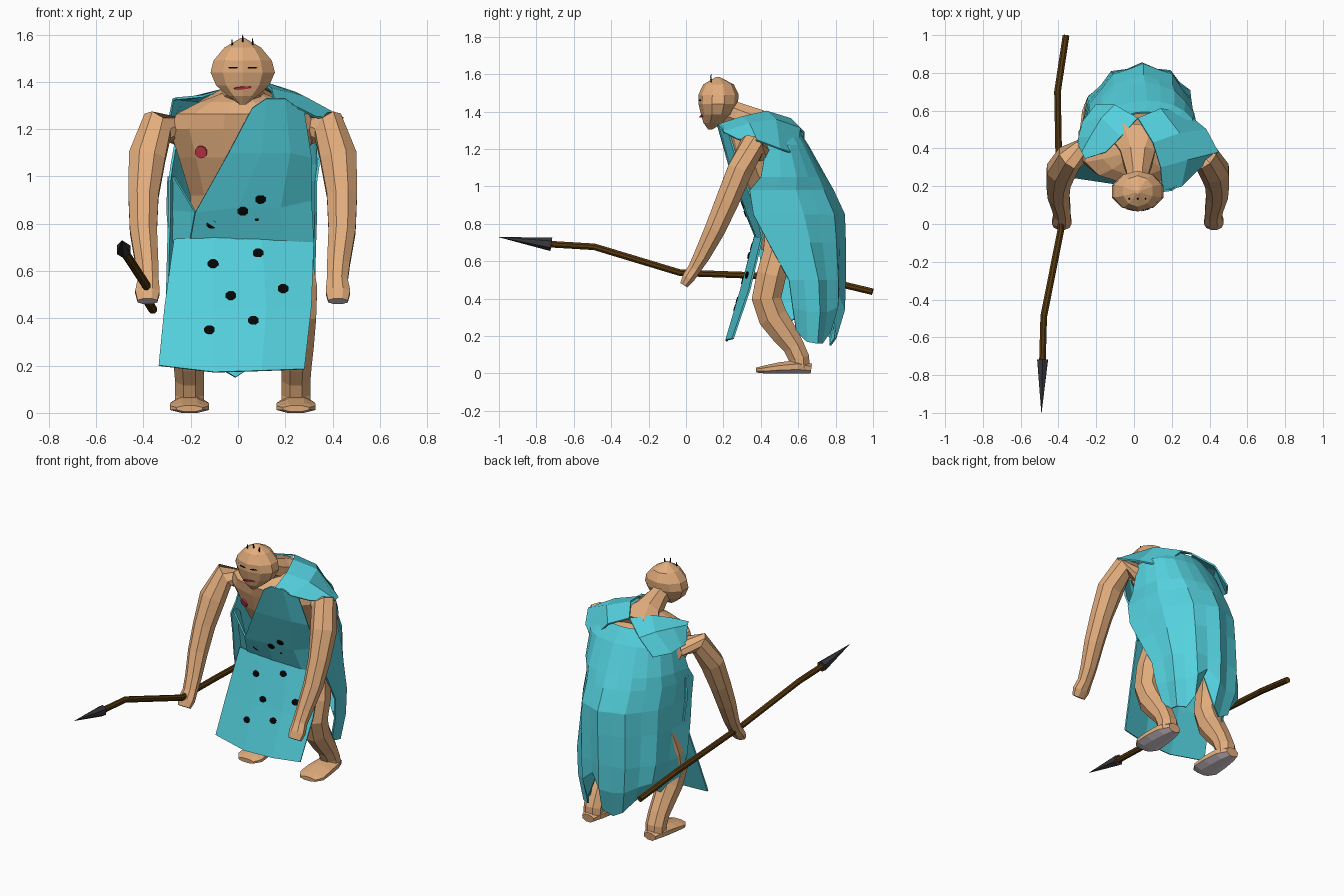
import bpy, bmesh, math, random
from mathutils import Vector
from mathutils.bvhtree import BVHTree

random.seed(4)
CX = 0.02  # body's plane of symmetry


def material(name, r, g, b):
    m = bpy.data.materials.new(name)
    lin = [c / 12.92 if c <= 0.04 else ((c + 0.055) / 1.055) ** 2.4 for c in (r, g, b)]
    m.diffuse_color = (*lin, 1)
    return m


SKIN = material("tan skin", 0.89, 0.68, 0.49)
CLOTH = material("turquoise cloth", 0.33, 0.82, 0.87)
WOOD = material("brown wood", 0.34, 0.22, 0.06)
STONE = material("dark stone", 0.22, 0.22, 0.24)
BLACK = material("black", 0.02, 0.02, 0.02)
RED = material("red", 0.79, 0.22, 0.29)
GREY = material("grey sole", 0.88, 0.83, 0.86)


def finish(name, bm, *mats):
    bmesh.ops.recalc_face_normals(bm, faces=bm.faces)
    me = bpy.data.meshes.new(name)
    bm.to_mesh(me)
    bm.free()
    ob = bpy.data.objects.new(name, me)
    bpy.context.collection.objects.link(ob)
    for m in mats:
        me.materials.append(m)
    return ob


def loft(name, stations, n, mat, upright=False, mirror=False, grey=None):
    """Skin rings (x, y, z, rx, ry) along a path; grey = 'end' cap or 'sole'."""
    bm = bmesh.new()
    pts = [Vector(s[:3]) for s in stations]
    rings = []
    for i, s in enumerate(stations):
        t = pts[min(i + 1, len(pts) - 1)] - pts[max(i - 1, 0)]
        t = Vector((0, 0, 1)) if upright else t.normalized()
        u = (Vector((1, 0, 0)) - t * t.x).normalized()
        v = t.cross(u)
        ring = []
        for k in range(n):
            a = 2 * math.pi * (k + 0.5) / n
            p = pts[i] + u * s[3] * math.cos(a) + v * s[4] * math.sin(a)
            p.z = max(p.z, 0)
            if mirror:
                p.x = 2 * CX - p.x
            ring.append(bm.verts.new(p))
        rings.append(ring)
    for a, b in zip(rings, rings[1:]):
        for k in range(n):
            bm.faces.new((a[k], a[(k + 1) % n], b[(k + 1) % n], b[k]))
    bm.faces.new(rings[0])
    cap = bm.faces.new(rings[-1])
    if grey == "end":
        cap.material_index = 1
    if grey == "sole":
        bm.normal_update()
        for f in bm.faces:
            if abs(f.normal.z) > 0.6 and f.calc_center_median().z < 0.012:
                f.material_index = 1
    return finish(name, bm, mat, GREY)


def sheet(name, rows):
    """Thin cloth through a grid of points."""
    bm = bmesh.new()
    g = [[bm.verts.new(p) for p in r] for r in rows]
    for a, b in zip(g, g[1:]):
        for k in range(len(a) - 1):
            bm.faces.new((a[k], a[k + 1], b[k + 1], b[k]))
    ob = finish(name, bm, CLOTH)
    m = ob.modifiers.new("thickness", "SOLIDIFY")
    m.thickness, m.offset = 0.01, 0
    return ob


def plate(name, targets, x, z, w, h, mat, n=8, lift=0.006):
    """Flat patch laid on the front surface found at (x, z)."""
    hits = []
    for t in targets:
        tree = BVHTree.FromPolygons([v.co for v in t.data.vertices],
                                    [p.vertices[:] for p in t.data.polygons])
        co, no, _, d = tree.ray_cast(Vector((x, -2, z)), Vector((0, 1, 0)))
        if co:
            hits.append((d, co, no))
    if not hits:
        return
    _, co, no = min(hits, key=lambda q: q[0])
    no = -no if no.y > 0 else no
    u = (Vector((1, 0, 0)) - no * no.x).normalized()
    v = no.cross(u)
    bm = bmesh.new()
    bot, top = [], []
    for k in range(n):
        a = 2 * math.pi * (k + 0.5) / n
        p = co + u * w * math.cos(a) + v * h * math.sin(a)
        bot.append(bm.verts.new(p))
        top.append(bm.verts.new(p + no * (lift + 0.003)))
    for k in range(n):
        bm.faces.new((bot[k], bot[(k + 1) % n], top[(k + 1) % n], top[k]))
    bm.faces.new(top)
    bm.faces.new(bot)
    finish(name, bm, mat)


# Head, neck and hunched torso
head = loft("head", [(CX, .13, 1.305, .015, .012), (CX, .145, 1.34, .065, .052),
                     (CX, .165, 1.385, .118, .085), (CX, .172, 1.44, .143, .105),
                     (CX, .174, 1.49, .13, .108), (CX, .174, 1.545, .082, .082),
                     (CX, .17, 1.585, .01, .01)], 10, SKIN, upright=True)
loft("neck", [(CX, .5, 1.29, .2, .08), (CX, .38, 1.34, .1, .08),
              (CX, .27, 1.385, .065, .07), (CX, .18, 1.42, .06, .07)], 8, SKIN)
torso = loft("torso", [(CX, .5, .66, .19, .10), (CX, .51, .78, .22, .125),
                       (CX, .48, .92, .23, .14), (CX, .42, 1.08, .28, .16),
                       (CX, .38, 1.2, .32, .155), (CX, .37, 1.265, .29, .16),
                       (CX, .375, 1.315, .19, .12), (CX, .39, 1.36, .07, .06)],
             12, SKIN, upright=True)

# Limbs, built on one side and mirrored
arm = [(-.25, .4, 1.19, .06, .06), (-.34, .352, 1.215, .078, .07), (-.385, .285, 1.08, .084, .072),
       (-.40, .22, .92, .069, .068), (-.40, .155, .77, .062, .06), (-.385, .085, .63, .052, .047),
       (-.38, .045, .56, .048, .038), (-.383, .012, .51, .056, .036), (-.383, -.012, .472, .045, .024)]
leg = [(-.14, .5, .78, .08, .08), (-.19, .49, .64, .092, .085), (-.21, .455, .52, .092, .085),
       (-.212, .43, .40, .085, .085), (-.21, .465, .30, .077, .085), (-.207, .525, .215, .07, .075),
       (-.205, .575, .145, .066, .062), (-.205, .605, .08, .066, .06), (-.205, .61, .025, .065, .055)]
foot = [(-.205, .67, .026, .045, .028), (-.205, .6, .036, .075, .039), (-.205, .5, .03, .088, .032),
        (-.205, .42, .021, .09, .023), (-.205, .375, .018, .06, .014)]
for side, m in (("right", False), ("left", True)):
    loft(side + "_arm", arm, 8, SKIN, mirror=m, grey="end")
    loft(side + "_leg", leg, 8, SKIN, mirror=m)
    loft(side + "_foot", foot, 8, SKIN, mirror=m, grey="sole")

# Front of the garment: sash leaning back, skirt panel flaring forward
sash = sheet("front_sash", [
    [(.06, .185, 1.29), (.12, .17, 1.33), (.2, .18, 1.33), (.28, .235, 1.27)],
    [(-.04, .235, 1.1), (.1, .235, 1.1), (.22, .245, 1.1), (.31, .29, 1.08)],
    [(-.18, .33, .85), (0, .315, .87), (.18, .325, .87), (.31, .37, .9)],
    [(-.2, .385, .74), (0, .37, .735), (.2, .38, .73), (.32, .41, .72)]])
skirt = sheet("front_skirt", [
    [(-.27, .41, .735), (-.1, .37, .74), (.1, .37, .733), (.32, .405, .72)],
    [(-.31, .33, .45), (-.1, .295, .45), (.12, .295, .45), (.31, .34, .45)],
    [(-.335, .25, .2), (-.1, .215, .172), (.1, .215, .178), (.28, .25, .185)]])
wrap = sheet("side_wrap", [[(-.295, .42, 1.0), (-.27, .34, 1.0)],
                           [(-.3, .42, .86), (-.18, .338, .85)],
                           [(-.29, .44, .72), (-.2, .395, .74)]])

# Cloak: folded half-tube hanging down the back (z, centre x, half width, y left, y right, y back)
HEM = [.06, .12, .13, .06, .0, -.04, .0, .2, .04, -.03, -.03, -.02, .03]  # uneven lower edge
rows = []
for z, cx, rx, yl, yr, yb in [(1.31, .03, .2, .43, .42, .59), (1.22, .04, .29, .42, .43, .65),
                              (1.05, .03, .31, .38, .40, .745), (.98, .02, .31, .34, .34, .785),
                              (.85, .02, .31, .36, .36, .845), (.7, .015, .31, .38, .44, .85),
                              (.5, .01, .31, .42, .55, .85), (.34, .01, .295, .46, .57, .845),
                              (.19, .02, .25, .52, .59, .80)]:
    row = []
    for k in range(13):
        t = math.pi * k / 12
        yf = yl + (yr - yl) * k / 12
        fold = 1 - 0.08 * (k % 2) * (1.3 - z) if 0 < k < 12 else 1
        drop = HEM[k] if z < .2 else HEM[k] * .4 if z < .4 else 0
        row.append((cx - rx * fold * math.cos(t) + .03 * math.sin(t),
                    yf + (yb - yf) * fold * math.sin(t) ** 0.85, z + drop))
    rows.append(row)
sheet("back_cloak", rows)

# Shoulder drapes leaving a V at the nape
sheet("left_shoulder_drape", [
    [(.02, .56, 1.36), (.1, .43, 1.4), (.14, .3, 1.37), (.15, .175, 1.33)],
    [(.14, .61, 1.31), (.24, .48, 1.355), (.28, .34, 1.335), (.25, .2, 1.29)],
    [(.27, .59, 1.17), (.38, .5, 1.2), (.445, .38, 1.245), (.33, .28, 1.25)]])
sheet("right_shoulder_drape", [
    [(.02, .56, 1.36), (-.07, .46, 1.365), (-.15, .38, 1.34), (-.26, .345, 1.33)],
    [(-.1, .63, 1.29), (-.17, .56, 1.32), (-.23, .46, 1.325), (-.275, .38, 1.325)],
    [(-.2, .63, 1.19), (-.27, .54, 1.2), (-.29, .46, 1.22), (-.295, .42, 1.22)]])

# Black spots on the cloth
for x, z in [(-.11, .8), (.02, .855), (.095, .905), (-.105, .63), (.085, .675),
             (-.03, .495), (.19, .525), (-.12, .35), (.065, .39)]:
    plate("cloth_spot", [sash, skirt, wrap], x, z, .024, .02, BLACK)
plate("small_cloth_spot", [sash], .08, .82, .008, .006, BLACK)

# Face, nipple and three hairs
for x in (-.02, .06):
    plate("eye", [head], x, 1.46, .023, .004, BLACK, lift=.001)
plate("mouth", [head], CX, 1.375, .04, .006, RED, lift=.001)
plate("nipple", [torso], -.155, 1.105, .027, .027, RED, n=10)
for x, z in ((-.025, 1.535), (.02, 1.555), (.062, 1.54)):
    loft("hair", [(x, .14, z, .004, .004), (x, .132, z + .03, .004, .004),
                  (x, .135, z + .045, .002, .002)], 4, BLACK)

# Crooked spear with a stone point
r = .019
loft("spear_shaft", [(-.36, .997, .437, r, r), (-.405, .7, .508, r, r), (-.398, .33, .525, r, r),
                     (-.387, -.03, .538, r, r), (-.478, -.49, .677, r, r),
                     (-.485, -.74, .692, r, r)], 8, WOOD)
loft("spear_point", [(-.484, -.72, .69, .033, .036), (-.49, -1.0, .729, .001, .001)], 6, STONE)
